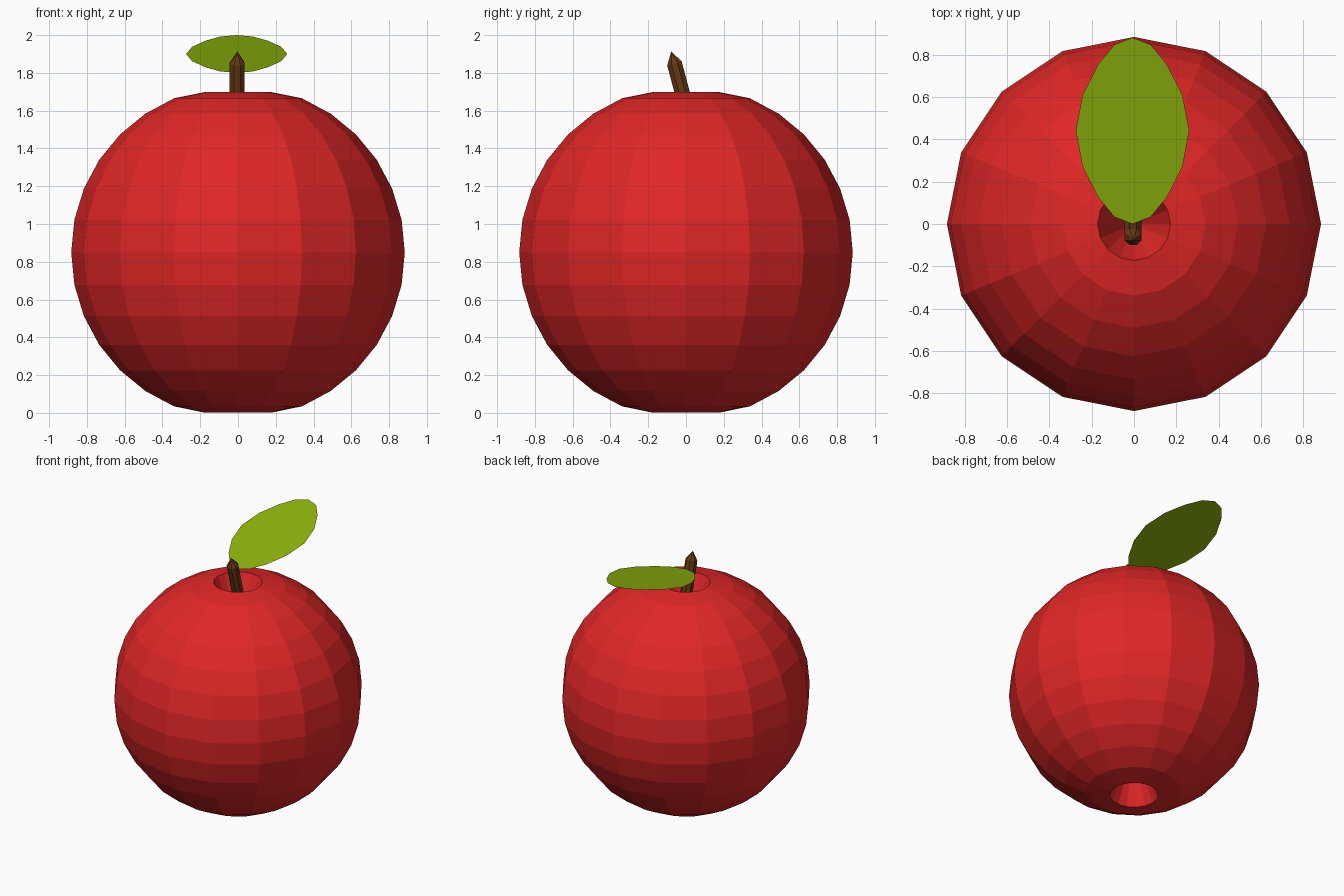
import bpy, bmesh, math
from mathutils import Vector, Matrix

if "Cube" in bpy.data.objects:
    bpy.data.objects.remove(bpy.data.objects["Cube"])


def material(name, rgb):
    m = bpy.data.materials.new(name)
    m.diffuse_color = (*rgb, 1)
    m.use_nodes = True
    m.node_tree.nodes["Principled BSDF"].inputs["Base Color"].default_value = m.diffuse_color
    return m


def finish(name, bm, mat):
    mesh = bpy.data.meshes.new(name)
    bm.to_mesh(mesh)
    bm.free()
    mesh.materials.append(mat)
    ob = bpy.data.objects.new(name, mesh)
    bpy.context.collection.objects.link(ob)
    return ob


red = material("apple red", (0.75, 0.02, 0.02))
brown = material("stem brown", (0.13, 0.04, 0.006))
green = material("leaf green", (0.27, 0.45, 0.004))

# Fruit: faceted sphere with both poles pulled inward
R, MID = 0.883, 0.85
bm = bmesh.new()
bmesh.ops.create_uvsphere(bm, u_segments=16, v_segments=16, radius=R)
for v in bm.verts:
    r = math.hypot(v.co.x, v.co.y)
    side = math.copysign(1, v.co.z)
    if r < 0.01:
        v.co.z = side * 0.45
    elif r < 0.2:
        v.co.z = side * 0.849
    v.co.z += MID
bmesh.ops.recalc_face_normals(bm, faces=bm.faces)
finish("fruit", bm, red)

# Stem: tilted post with a pointed tip
bm = bmesh.new()
rings = []
for h in (0.0, 0.43):
    rings.append([bm.verts.new((0.043 * math.cos(a), 0.043 * math.sin(a), h))
                  for a in (math.tau * (i + 0.5) / 8 for i in range(8))])
tip = bm.verts.new((0, 0, 0.495))
for i in range(8):
    j = (i + 1) % 8
    bm.faces.new((rings[0][i], rings[0][j], rings[1][j], rings[1][i]))
    bm.faces.new((rings[1][i], rings[1][j], tip))
bm.faces.new(rings[0][::-1])
place = Matrix.Translation((-0.004, 0.05, 1.435)) @ Matrix.Rotation(math.radians(15), 4, 'X')
bmesh.ops.transform(bm, matrix=place, verts=bm.verts)
finish("stem", bm, brown)

# Leaf: thin flat blade rising towards the back
half = [0, 0.086, 0.164, 0.236, 0.268, 0.236, 0.164, 0.086, 0]
bm = bmesh.new()
pts = []
for i in list(range(9)) + list(range(7, 0, -1)):
    s = 1 if len(pts) <= 8 else -1
    t = 0.5 - 0.5 * math.cos(math.pi * i / 8)
    pts.append(bm.verts.new((s * half[i] - 0.007, 0.88 * t, 1.8 + 0.2 * t)))
bm.faces.new(pts)
finish("leaf", bm, green)
